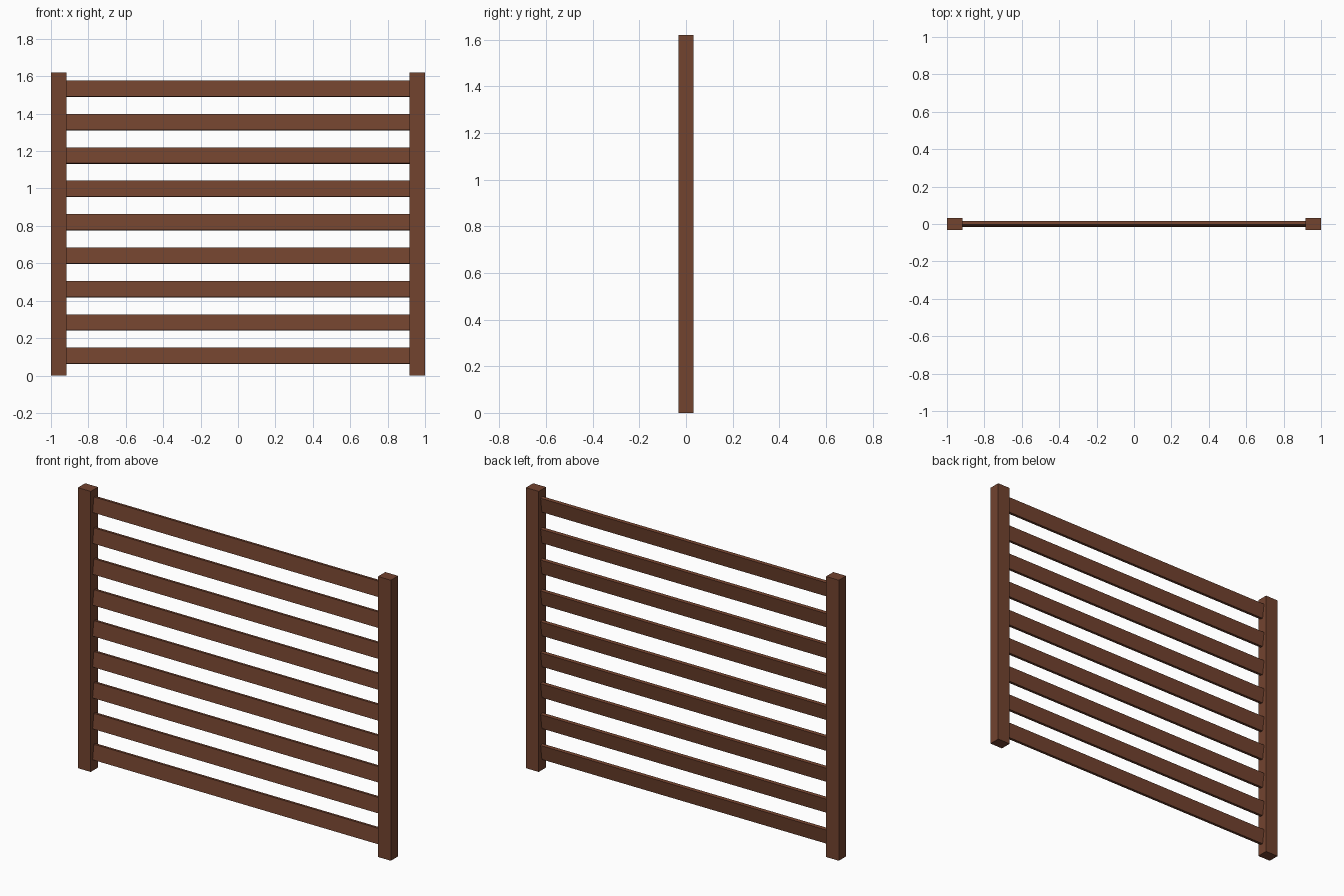
import bpy
import math

if "Cube" in bpy.data.objects:
    bpy.data.objects.remove(bpy.data.objects["Cube"])

# Single brown wood colour
wood = bpy.data.materials.new("brown wood")
wood.diffuse_color = (0.17, 0.056, 0.028, 1)
wood.use_nodes = True
wood.node_tree.nodes["Principled BSDF"].inputs["Base Color"].default_value = wood.diffuse_color

HEIGHT = 1.62
POST_W, POST_D = 0.082, 0.066
SLAT_H, SLAT_T = 0.086, 0.02
TILT = math.radians(-8)      # slat tops lean towards the back
SLATS = 9


def box(name, size, location, tilt=0.0):
    bpy.ops.mesh.primitive_cube_add(size=1, location=location)
    obj = bpy.context.object
    obj.name = name
    obj.scale = size
    bpy.ops.object.transform_apply(location=False, rotation=False, scale=True)
    obj.rotation_euler.x = tilt
    obj.data.materials.append(wood)
    return obj


# Upright posts at both ends
for side, sign in (("left", -1), ("right", 1)):
    box(f"{side}_post", (POST_W, POST_D, HEIGHT),
        (sign * (1 - POST_W / 2), 0, HEIGHT / 2))

# Tilted horizontal slats between the posts
for i in range(SLATS):
    box(f"slat_{i + 1}", (2 - 2 * POST_W, SLAT_T, SLAT_H),
        (0, 0, 0.105 + i * 0.1785), TILT)
